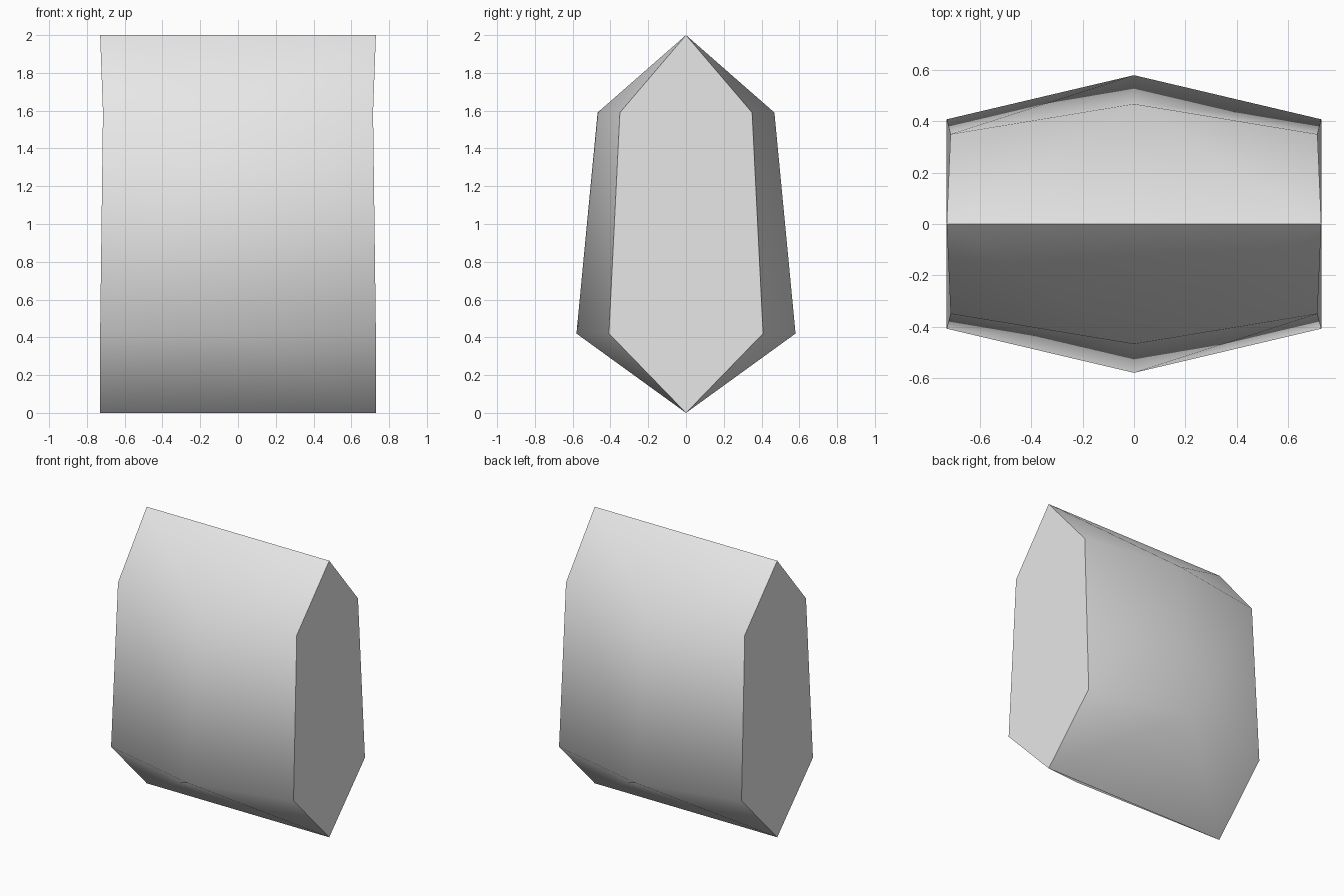
import bpy, bmesh, math

cube = bpy.data.objects.get("Cube")
if cube:
    bpy.data.objects.remove(cube, do_unlink=True)

# Single plain grey
grey = bpy.data.materials.new("plain grey")
grey.use_nodes = True
colour = (0.8, 0.8, 0.8, 1)
grey.diffuse_color = colour
grey.node_tree.nodes["Principled BSDF"].inputs["Base Color"].default_value = colour

HALF, WAIST = 0.73, 0.715     # end cap half width, and at the shoulder
TOP, SHOULDER, HIP = 2.0, 1.59, 0.42

bm = bmesh.new()

# Ridge ends at top and bottom
ridge = {(s, z): bm.verts.new((s * HALF, 0, z)) for s in (-1, 1) for z in (0, TOP)}

# Front and back sides, each with shoulder and hip rows bulging at the middle
rows = {}
for side in (-1, 1):
    for z, end_y, mid_y, half in ((SHOULDER, 0.35, 0.468, WAIST), (HIP, 0.408, 0.58, HALF)):
        for s in (-1, 0, 1):
            y = mid_y if s == 0 else end_y
            rows[side, z, s] = bm.verts.new((s * half, side * y, z))

    # Sloping faces between the ridges and the rows
    for z_ridge, z_row in ((TOP, SHOULDER), (0, HIP)):
        mid = rows[side, z_row, 0]
        bm.faces.new((ridge[-1, z_ridge], ridge[1, z_ridge], mid))
        for s in (-1, 1):
            bm.faces.new((ridge[s, z_ridge], rows[side, z_row, s], mid))

    # Wall panels, split along alternating diagonals
    for s in (-1, 1):
        up_mid, up_end = rows[side, SHOULDER, 0], rows[side, SHOULDER, s]
        low_mid, low_end = rows[side, HIP, 0], rows[side, HIP, s]
        if s * side < 0:
            bm.faces.new((up_mid, up_end, low_mid))
            bm.faces.new((up_end, low_end, low_mid))
        else:
            bm.faces.new((up_mid, up_end, low_end))
            bm.faces.new((up_mid, low_end, low_mid))

# Six-sided end caps
for s in (-1, 1):
    bm.faces.new((ridge[s, TOP], rows[1, SHOULDER, s], rows[1, HIP, s],
                  ridge[s, 0], rows[-1, HIP, s], rows[-1, SHOULDER, s]))

bmesh.ops.recalc_face_normals(bm, faces=bm.faces)
mesh = bpy.data.meshes.new("faceted_block")
bm.to_mesh(mesh)
bm.free()
mesh.materials.append(grey)

block = bpy.data.objects.new("faceted_block", mesh)
bpy.context.collection.objects.link(block)
bpy.ops.object.select_all(action='DESELECT')
block.select_set(True)
bpy.context.view_layer.objects.active = block

# Smooth sides, sharp ridges and cap rims
bpy.ops.object.shade_smooth_by_angle(angle=math.radians(65))
